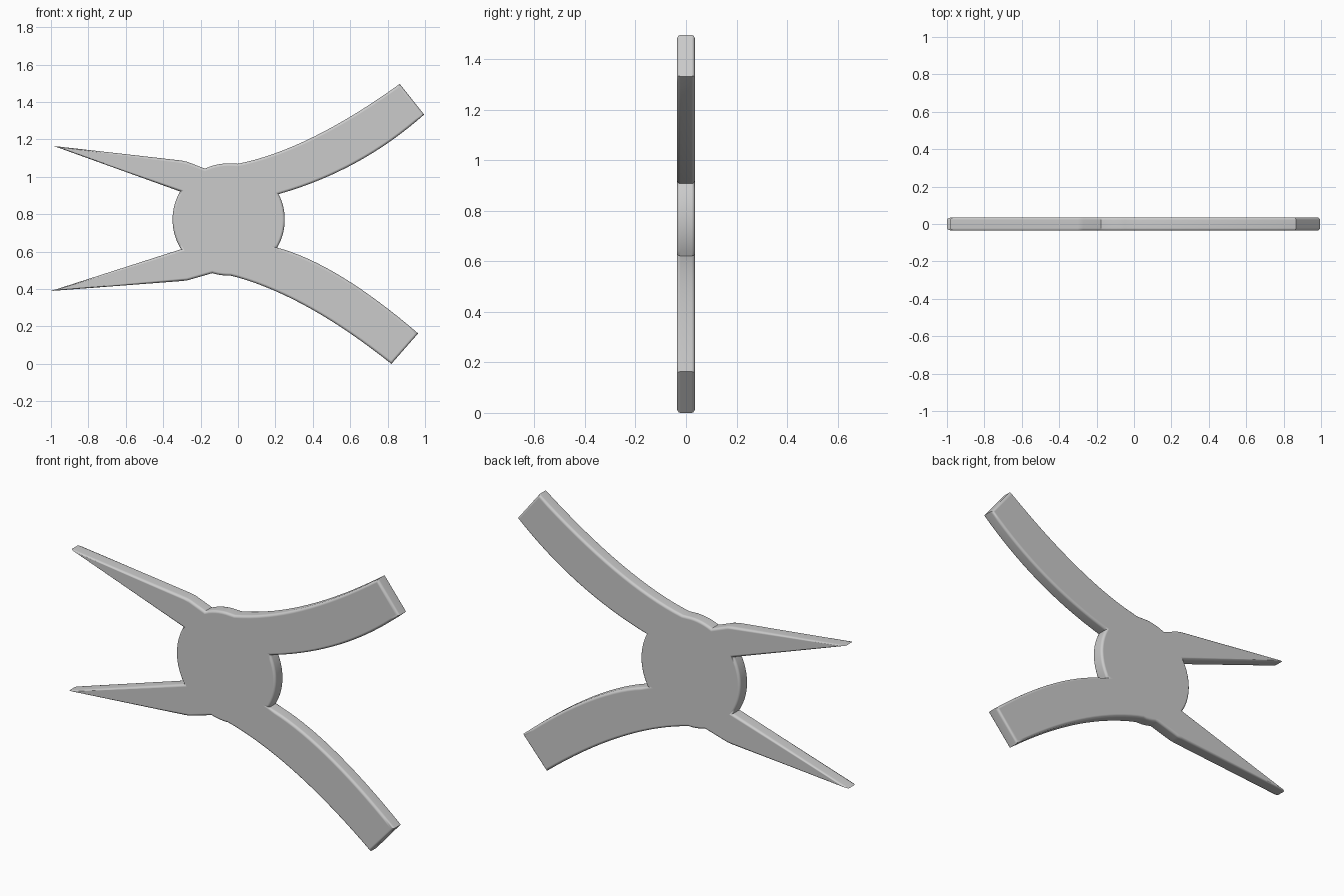
import bpy
import bmesh
from math import cos, sin, radians, pi
from mathutils import Vector

cube = bpy.data.objects.get("Cube")
if cube:
    bpy.data.objects.remove(cube, do_unlink=True)

HALF_DEPTH = 0.036
ROUND = 0.014
STEPS = 3
MITER_LIMIT = 2.5
PIVOT = Vector((-0.05, 0.772))
RADIUS = 0.3


def disc_arc(start, end, count):
    """Points on the pivot disc between two angles in degrees."""
    angles = [radians(start + (end - start) * i / count) for i in range(count + 1)]
    return [PIVOT + RADIUS * Vector((cos(a), sin(a))) for a in angles]


def bow(a, control, b, count=16):
    """Points on a gently bowed edge from a to b."""
    a, control, b = Vector(a), Vector(control), Vector(b)
    ts = [i / count for i in range(count + 1)]
    return [a * (1 - t) ** 2 + control * 2 * t * (1 - t) + b * t * t for t in ts]


def inward_miters(points):
    """Direction in which each corner moves when the outline shrinks."""
    result = []
    for i, p in enumerate(points):
        d1 = (p - points[i - 1]).normalized()
        d2 = (points[(i + 1) % len(points)] - p).normalized()
        n1, n2 = Vector((-d1.y, d1.x)), Vector((-d2.y, d2.x))
        bisector = (n1 + n2).normalized()
        length = min(1 / max(bisector.dot(n1), 0.01), MITER_LIMIT)
        result.append(bisector * length)
    return result


# Silhouette, counterclockwise from the disc edge between the handles
outline = disc_arc(-30, 27, 14)
# Upper handle
outline += bow((0.225, 0.91), (0.66, 1.035), (0.995, 1.333))
outline += bow((0.865, 1.497), (0.377, 1.145), (0.0, 1.07))
# Disc top and upper jaw
outline += disc_arc(90, 115, 6)
outline += [Vector(p) for p in ((-0.27, 1.08), (-0.3, 1.087), (-0.985, 1.165))]
# Disc edge between the jaws
outline += disc_arc(150, 212, 14)
# Lower jaw and disc bottom
outline += [Vector(p) for p in ((-1.0, 0.39), (-0.3, 0.443), (-0.27, 0.447))]
outline += disc_arc(253, 272, 5)
# Lower handle
outline += bow((0.0, 0.462), (0.377, 0.354), (0.82, 0.0))
outline += bow((0.963, 0.163), (0.523, 0.54), (0.207, 0.622))

# Rounded rim, from front face to back face
rim = []
for i in range(STEPS + 1):
    a = i / STEPS * pi / 2
    rim.append((-HALF_DEPTH + ROUND * (1 - sin(a)), ROUND * (1 - cos(a))))
rim = [(y, inset) for y, inset in reversed(rim)]
rim = rim[::-1] if rim[0][0] < rim[-1][0] else rim
front_rim = rim[::-1]
levels = front_rim + [(-y, inset) for y, inset in reversed(front_rim)]

# Loft the plate through the rim levels
miters = inward_miters(outline)
bm = bmesh.new()
loops = []
for y, inset in levels:
    shrunk = [p + m * inset for p, m in zip(outline, miters)]
    loops.append([bm.verts.new((p.x, y, p.y)) for p in shrunk])
for lower, upper in zip(loops, loops[1:]):
    for i in range(len(lower)):
        j = (i + 1) % len(lower)
        bm.faces.new((lower[i], lower[j], upper[j], upper[i]))
bm.faces.new(loops[0])
bm.faces.new(loops[-1][::-1])
bmesh.ops.recalc_face_normals(bm, faces=bm.faces)

mesh = bpy.data.meshes.new("pliers_plate")
bm.to_mesh(mesh)
bm.free()
plate = bpy.data.objects.new("pliers_plate", mesh)
bpy.context.collection.objects.link(plate)

# Soft rim shading with flat faces
bpy.ops.object.select_all(action="DESELECT")
plate.select_set(True)
bpy.context.view_layer.objects.active = plate
bpy.ops.object.shade_smooth_by_angle(angle=radians(40))
normals = plate.modifiers.new("flat_faces", "WEIGHTED_NORMAL")
normals.keep_sharp = True
